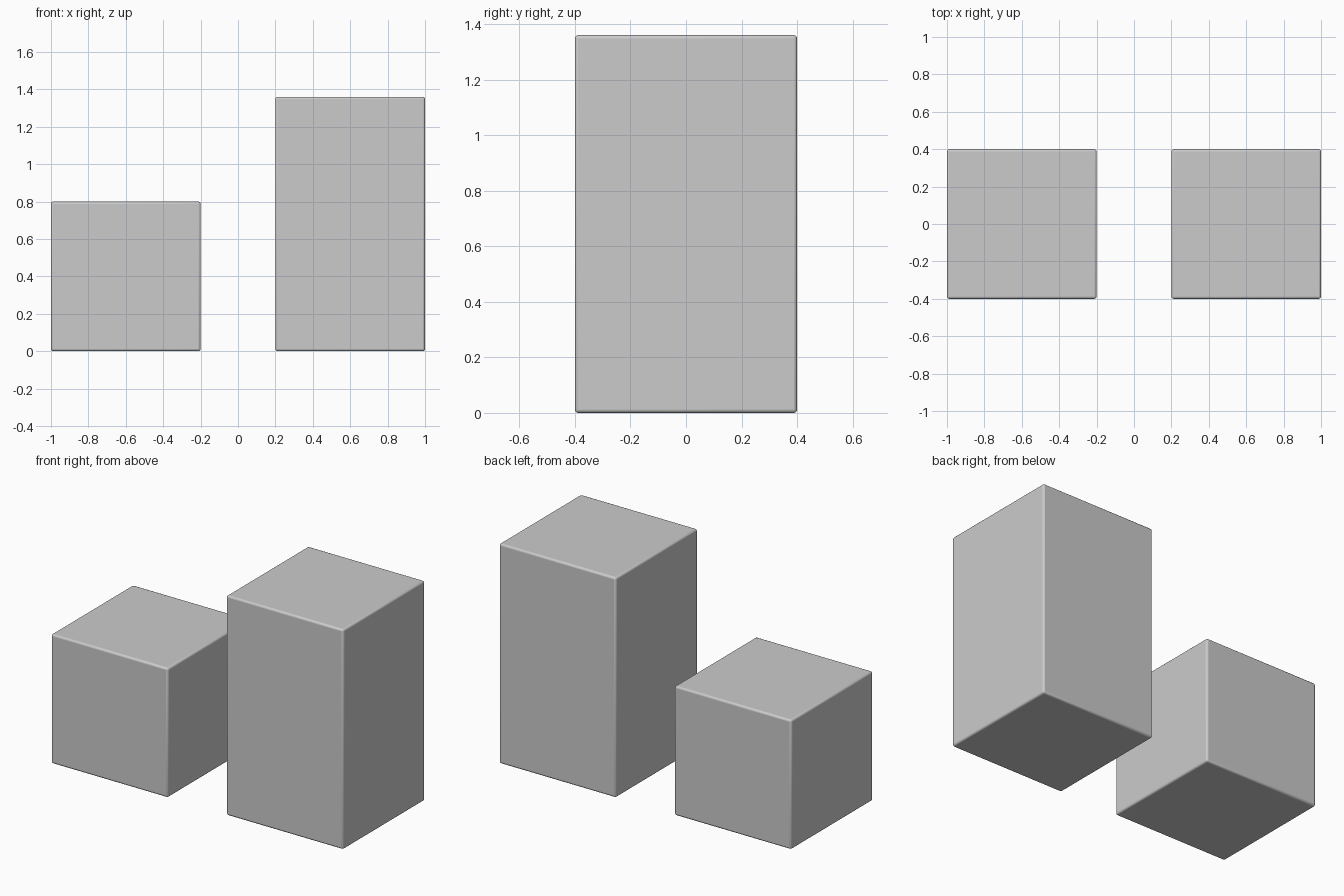
import bpy

if "Cube" in bpy.data.objects:
    bpy.data.objects.remove(bpy.data.objects["Cube"])


def rounded_block(name, x, size):
    """Block standing on the ground with finely rounded edges."""
    sx, sy, sz = size
    bpy.ops.mesh.primitive_cube_add(size=1, location=(x, 0, sz / 2))
    block = bpy.context.object
    block.name = name
    block.scale = size
    bpy.ops.object.transform_apply(location=False, rotation=False, scale=True)
    bevel = block.modifiers.new("edge_rounding", "BEVEL")
    bevel.width = 0.012
    bevel.segments = 3
    bpy.ops.object.shade_smooth_by_angle()
    return block


# Low cube on the left, tall block on the right
rounded_block("short_block", -0.6, (0.8, 0.8, 0.8))
rounded_block("tall_block", 0.6, (0.8, 0.8, 1.36))
